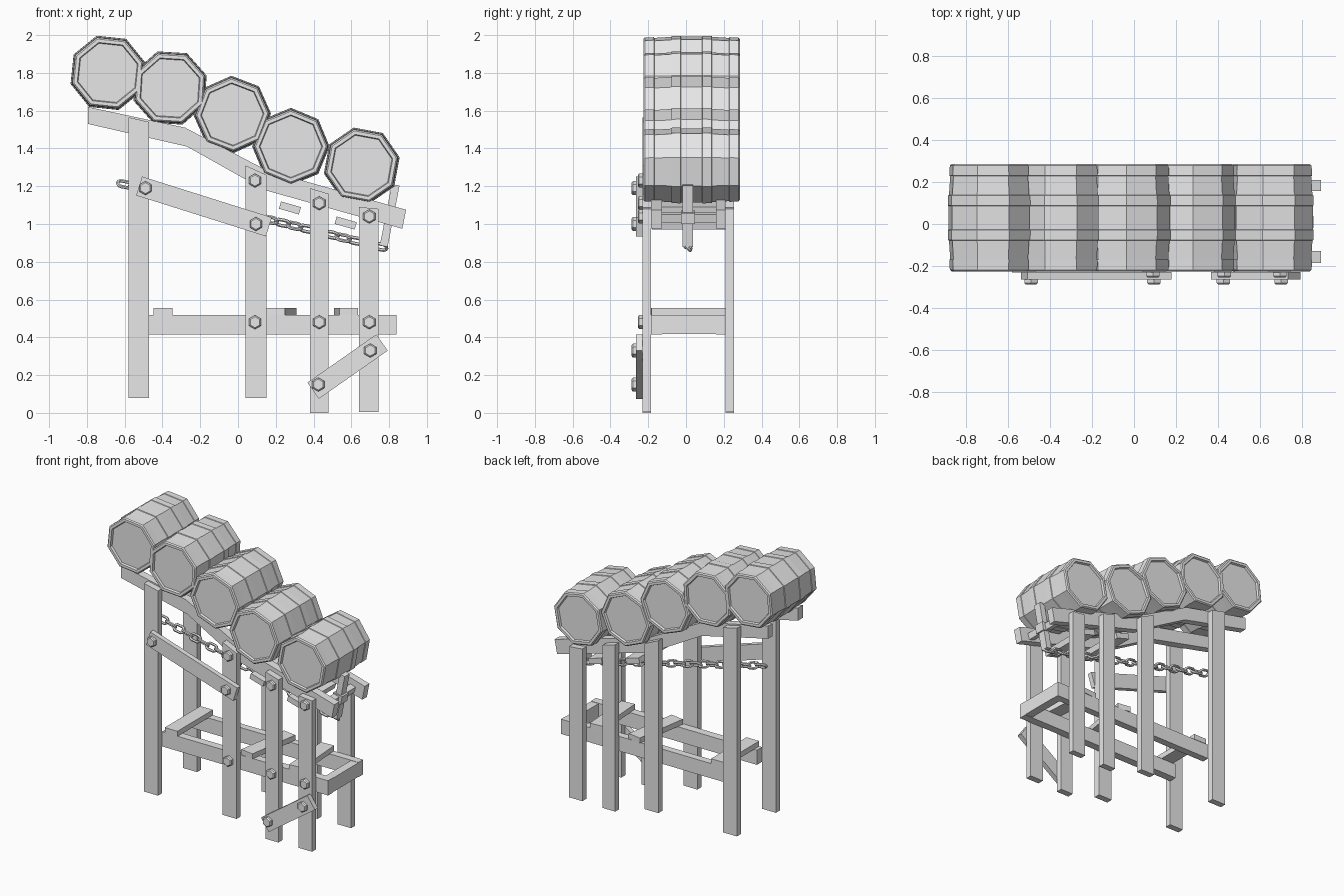
import bpy, bmesh, math
from mathutils import Matrix, Vector

if "Cube" in bpy.data.objects:
    bpy.data.objects.remove(bpy.data.objects["Cube"])

grey = bpy.data.materials.new("weathered grey")
grey.diffuse_color = (0.8, 0.8, 0.8, 1)
grey.use_nodes = True
grey.node_tree.nodes["Principled BSDF"].inputs["Base Color"].default_value = grey.diffuse_color


def finish(name, bm):
    bmesh.ops.recalc_face_normals(bm, faces=bm.faces)
    me = bpy.data.meshes.new(name)
    bm.to_mesh(me)
    bm.free()
    me.materials.append(grey)
    ob = bpy.data.objects.new(name, me)
    bpy.context.collection.objects.link(ob)
    return ob


def box(name, center, size, slope=0, turn=0):
    """Box with a downhill slope (degrees about y) and a turn (about z)."""
    bm = bmesh.new()
    bmesh.ops.create_cube(bm, size=1)
    m = (Matrix.Translation(center) @ Matrix.Rotation(math.radians(turn), 4, 'Z')
         @ Matrix.Rotation(math.radians(slope), 4, 'Y') @ Matrix.Diagonal((*size, 1)))
    bm.transform(m)
    return finish(name, bm)


def extrude_xz(name, outline, y0, y1):
    """Side outline in x/z swept from y0 to y1."""
    bm = bmesh.new()
    face = bm.faces.new([bm.verts.new((x, y0, z)) for x, z in outline])
    out = bmesh.ops.extrude_face_region(bm, geom=[face])
    verts = [v for v in out["geom"] if isinstance(v, bmesh.types.BMVert)]
    bmesh.ops.translate(bm, verts=verts, vec=(0, y1 - y0, 0))
    return finish(name, bm)


def barrel(name, x, z, angle):
    """Eight-sided barrel lying along y, with raised hoops and sunken lids."""
    half = [(0.0, -0.24), (0.163, -0.24), (0.168, -0.255), (0.187, -0.255),
            (0.195, -0.248), (0.197, -0.2), (0.193, -0.198), (0.199, -0.108),
            (0.204, -0.106), (0.205, -0.058), (0.201, -0.056)]
    profile = half + [(r, -y) for r, y in reversed(half)]
    bm = bmesh.new()
    rings = []
    for r, y in profile:
        if r == 0:
            rings.append([bm.verts.new((x, y + 0.03, z))])
            continue
        rings.append([bm.verts.new((x + r * math.cos(a), y + 0.03, z + r * math.sin(a)))
                      for a in (math.radians(angle + 45 * i) for i in range(8))])
    for a, b in zip(rings, rings[1:]):
        for i in range(8):
            j = (i + 1) % 8
            quad = [a[i % len(a)], a[j % len(a)], b[j % len(b)], b[i % len(b)]]
            bm.faces.new(list(dict.fromkeys(quad)))
    return finish(name, bm)


def bolt(name, x, z, y):
    """Hexagonal bolt head with a chamfered front, on a surface at y."""
    bm = bmesh.new()
    for r1, r2, depth, start in ((0.037, 0.037, 0.018, 0), (0.037, 0.029, 0.007, 0.018)):
        m = (Matrix.Translation((x, y - start - depth / 2, z)) @ Matrix.Rotation(math.pi / 2, 4, 'X'))
        bmesh.ops.create_cone(bm, cap_ends=True, segments=6, radius1=r1, radius2=r2,
                              depth=depth, matrix=m)
    return finish(name, bm)


def chain_link(name, center, slope, roll):
    """Oval link: a torus stretched along its length."""
    bm = bmesh.new()
    n, k, wire = 12, 6, 0.0095
    rings = []
    for i in range(n):
        a = 2 * math.pi * i / n
        d = Vector((math.cos(a), math.sin(a), 0))
        c = Vector((0.024 * d.x + math.copysign(0.014, d.x), 0.022 * d.y, 0))
        rings.append([bm.verts.new(c + wire * (math.cos(t) * d + math.sin(t) * Vector((0, 0, 1))))
                      for t in (2 * math.pi * j / k for j in range(k))])
    for i in range(n):
        a, b = rings[i], rings[(i + 1) % n]
        for j in range(k):
            bm.faces.new((a[j], a[(j + 1) % k], b[(j + 1) % k], b[j]))
    bm.transform(Matrix.Translation(center) @ Matrix.Rotation(slope, 4, 'Y')
                 @ Matrix.Rotation(roll, 4, 'X'))
    return finish(name, bm)


# Five barrels rolling down the ramp
for i, (x, z, ang) in enumerate([(-0.69, 1.80, 106.5), (-0.36, 1.72, 109), (-0.03, 1.58, 91.5),
                                 (0.28, 1.41, 90), (0.655, 1.31, 102)]):
    barrel(f"barrel_{i + 1}", x, z, ang)

# Legs, front and back, with tops cut along the ramp
legs = [(-0.58, -0.47, 0.08, 1.565, 1.54), (0.04, 0.15, 0.08, 1.31, 1.26),
        (0.38, 0.48, 0.0, 1.19, 1.16), (0.64, 0.745, 0.005, 1.09, 1.08)]
for side, y0, y1 in (("front", -0.23, -0.185), ("back", 0.21, 0.255)):
    for i, (xa, xb, z0, za, zb) in enumerate(legs):
        extrude_xz(f"{side}_leg_{i + 1}", [(xa, z0), (xb, z0), (xb, zb), (xa, za)], y0, y1)

# Bent ramp rails and straight lower rails
ramp = [(-0.795, 1.53), (-0.27, 1.41), (0.14, 1.18), (0.87, 0.975),
        (0.89, 1.075), (0.15, 1.285), (-0.28, 1.51), (-0.795, 1.62)]
for side, y0, y1 in (("front", -0.185, -0.128), ("back", 0.158, 0.21)):
    extrude_xz(f"{side}_ramp_rail", ramp, y0, y1)
    box(f"{side}_lower_rail", (0.185, (y0 + y1) / 2, 0.467), (1.31, y1 - y0, 0.105))

# Cross boards under the ramp
for i, (x, z) in enumerate([(0.275, 1.085), (0.57, 1.005)]):
    box(f"ramp_cross_board_{i + 1}", (x, 0.015, z), (0.11, 0.39, 0.04), 16)

# End beam and loose planks on the lower rails
box("lower_end_beam", (0.81, 0.015, 0.467), (0.06, 0.30, 0.10))
for i, (x, turn) in enumerate([(-0.397, 0), (0.23, -9), (0.572, 4)]):
    box(f"lower_plank_{i + 1}", (x, 0.013, 0.537), (0.10, 0.40, 0.038), 0, turn)

# Slanted front braces
box("upper_brace", (-0.18, -0.247, 1.093), (0.72, 0.036, 0.105), 17.5)
box("lower_brace", (0.58, -0.247, 0.245), (0.445, 0.036, 0.105), -35)

# Bolts on the legs and braces
for i, (x, z, y) in enumerate([
        (-0.49, 1.19, -0.263), (0.095, 1.0, -0.263), (0.70, 0.33, -0.263), (0.425, 0.15, -0.263),
        (0.09, 1.23, -0.23), (0.43, 1.11, -0.23), (0.695, 1.04, -0.23),
        (0.09, 0.48, -0.23), (0.43, 0.48, -0.23), (0.695, 0.48, -0.23)]):
    bolt(f"bolt_{i + 1}", x, z, y)

# Release lever with its axle
box("lever", (0.803, 0.01, 1.045), (0.042, 0.056, 0.33), 11)
box("lever_axle", (0.79, 0.015, 1.035), (0.045, 0.30, 0.045), 16)
box("lever_collar", (0.80, 0.01, 1.035), (0.07, 0.075, 0.06), 11)

# Chain running back from the lever
start, end, count = Vector((-0.60, 0.01, 1.21)), Vector((0.75, 0.01, 0.88)), 22
slope = math.atan2(start.z - end.z, end.x - start.x)
for i in range(count):
    chain_link(f"chain_link_{i + 1}", start.lerp(end, i / (count - 1)), slope,
               math.radians(45 + 90 * (i % 2)))
